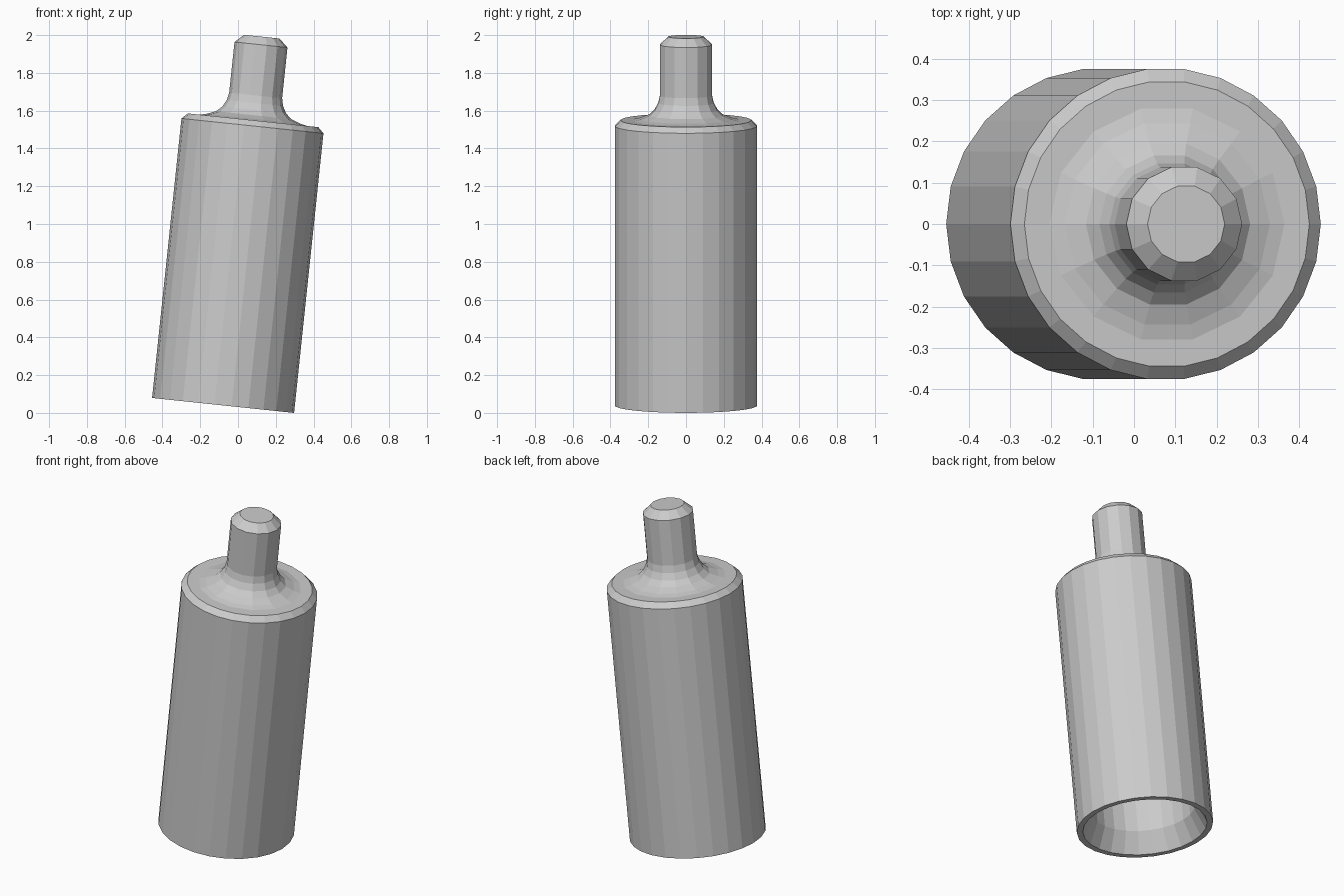
import bpy, bmesh
from math import radians, sin, cos, pi
from mathutils import Matrix

if "Cube" in bpy.data.objects:
    bpy.data.objects.remove(bpy.data.objects["Cube"])

TILT = radians(6)
# Tilted axis: leans towards +x, lowest rim point rests on z = 0
PLACE = Matrix.Translation((-0.079, 0, 0.0395)) @ Matrix.Rotation(TILT, 4, 'Y')


def lathe(name, profile, sides, cap_start=False, cap_end=False):
    """Spin a (radius, height) profile around the tilted axis."""
    bm = bmesh.new()
    rings = []
    for r, h in profile:
        rings.append([bm.verts.new((r * cos(2 * pi * i / sides),
                                    r * sin(2 * pi * i / sides), h))
                      for i in range(sides)])
    for a, b in zip(rings, rings[1:]):
        for i in range(sides):
            j = (i + 1) % sides
            bm.faces.new((a[i], a[j], b[j], b[i]))
    if cap_start:
        bm.faces.new(rings[0])
    if cap_end:
        bm.faces.new(rings[-1])
    bmesh.ops.recalc_face_normals(bm, faces=bm.faces[:])
    bm.transform(PLACE)
    mesh = bpy.data.meshes.new(name)
    bm.to_mesh(mesh)
    bm.free()
    obj = bpy.data.objects.new(name, mesh)
    bpy.context.collection.objects.link(obj)
    return obj


# Hollow body: inner bore, flared mouth, rim, outer wall, chamfered shoulder
lathe("hollow_body", [
    (0.29, 1.38), (0.29, 0.12), (0.345, 0.0), (0.378, 0.0),
    (0.378, 1.488), (0.347, 1.518),
], 26, cap_start=True, cap_end=True)

# Stem: flared fillet at the shoulder, straight neck, chamfered tip
lathe("stem", [
    (0.30, 1.515), (0.25, 1.526), (0.20, 1.545), (0.17, 1.573),
    (0.15, 1.61), (0.141, 1.65), (0.141, 1.92), (0.094, 1.963),
], 14, cap_start=True, cap_end=True)
